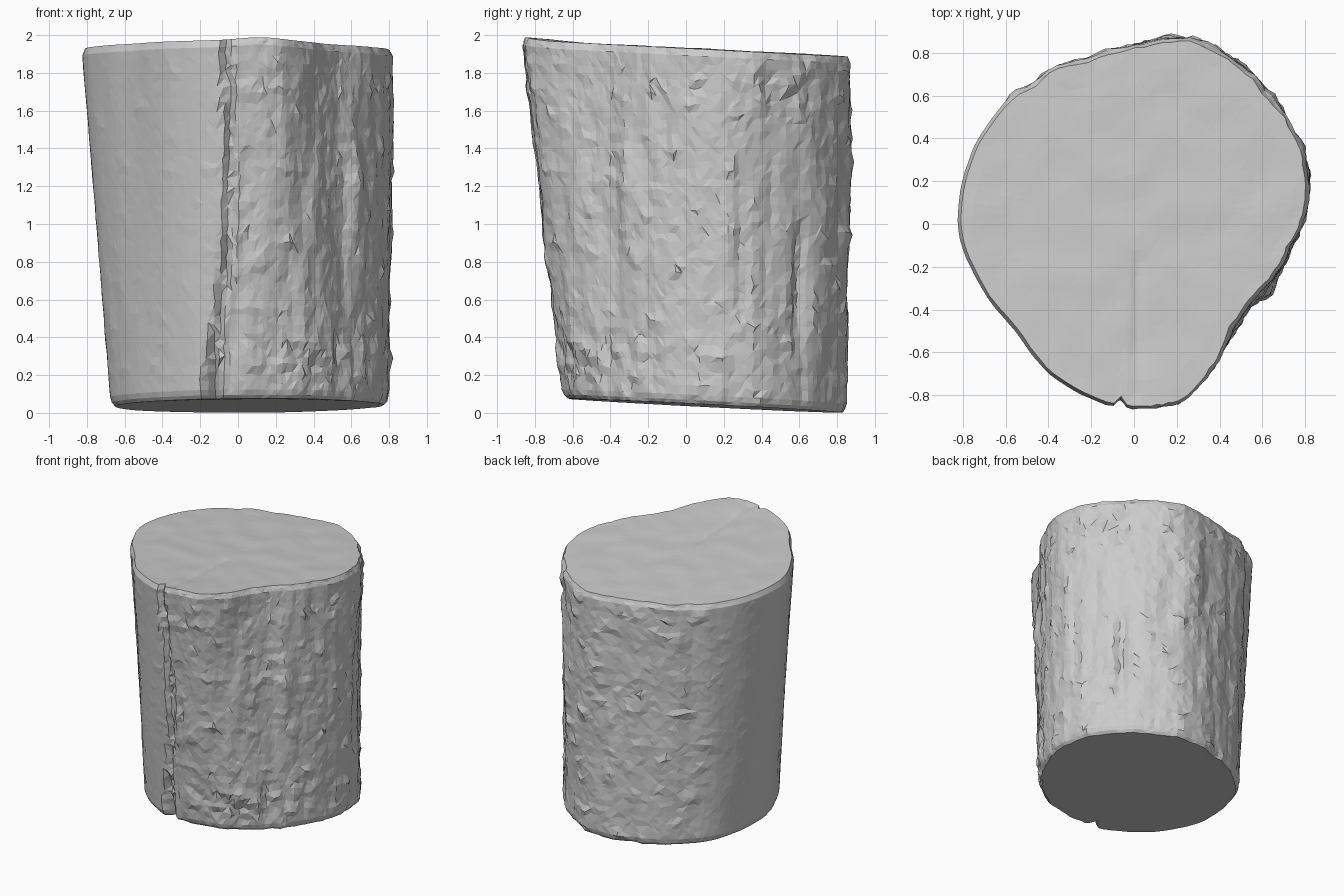
import bpy, bmesh, math, random
from mathutils import Vector, noise

random.seed(4)
if "Cube" in bpy.data.objects:
    bpy.data.objects.remove(bpy.data.objects["Cube"])

AROUND, RINGS, CAP_RINGS = 140, 42, 14

# Matching outlines of the two sawn ends, anticlockwise from the +x side
top_pts = [(.81, .08), (.81, .32), (.67, .57), (.48, .77), (.22, .87), (-.08, .82),
           (-.4, .72), (-.64, .53), (-.78, .29), (-.825, -.03), (-.71, -.31),
           (-.56, -.5), (-.39, -.71), (-.13, -.85), (.08, -.87), (.26, -.82),
           (.4, -.65), (.49, -.45), (.61, -.31), (.73, -.14)]
base_pts = [(.79, .1), (.78, .32), (.66, .56), (.48, .74), (.22, .85), (-.08, .81),
            (-.35, .68), (-.54, .5), (-.65, .23), (-.67, -.04), (-.61, -.24),
            (-.51, -.41), (-.37, -.54), (-.17, -.65), (.04, -.65), (.23, -.62),
            (.42, -.52), (.54, -.4), (.64, -.27), (.74, -.1)]


def spline(pts, u):
    """Closed Catmull-Rom curve through pts, u in 0..1."""
    n = len(pts)
    i, f = divmod(u * n, 1)
    a, b, c, d = (Vector(pts[(int(i) + k) % n]) for k in (-1, 0, 1, 2))
    return 0.5 * (2 * b + (c - a) * f + (2 * a - 5 * b + 4 * c - d) * f ** 2
                  + (3 * b - a - 3 * c + d) * f ** 3)


def bump(x, centre, width):
    return math.exp(-((x - centre) / width) ** 2)


def ramp(x, lo, hi):
    t = min(1, max(0, (x - lo) / (hi - lo)))
    return t * t * (3 - 2 * t)


def top_z(p):
    return 1.93 - .05 * p.y + .015 * bump(p.x, .12, .15) * ramp(-p.y, .5, .8)


def base_z(p):
    return .043 - .05 * p.y + .01 * p.x


def bark_point(u, t):
    """Point on the bark: u round the trunk, t from base to top."""
    p = spline(base_pts, u).lerp(spline(top_pts, u), t)
    out = p.normalized()
    z = base_z(p) + (top_z(p) - base_z(p)) * t
    right, back, front = ramp(p.x, 0, .3), ramp(p.y, .2, .5), ramp(-p.y, .3, .5)
    # roughness: nearly smooth on the -x side, shaggy on the +x side and back
    rough = .2 + .8 * max(ramp(p.x, -.25, .2), ramp(p.y, .35, .75))
    q = Vector((p.x, p.y, z))
    d = .016 * noise.noise(Vector((p.x * 6, p.y * 6, z * 1.1)))
    d += .012 * noise.noise(Vector((p.x * 13, p.y * 13, z * 4)))
    # scattered flakes standing proud of the bark
    flake = noise.noise(Vector((p.x * 9, p.y * 9, z * 12 + 4)))
    d += .04 * max(0, flake - .25) - .003
    d = d * rough + random.uniform(-.003, .003) * rough
    # long crack down the front with a torn strip beside it
    wander = .015 * noise.noise(Vector((3, 7, z * 5)))
    crack_x = -.14 + .1 * ramp(z, .1, 1.1) - .02 * ramp(z, 1.4, 1.9) + wander
    foot = 1 - ramp(z, .1, .5)
    d -= front * (.045 + .045 * foot) * bump(p.x, crack_x, .022 + .012 * foot)
    d -= front * ramp(1.42 - z, 0, .06) * .018 * bump(p.x, crack_x + .09, .04)
    # hollow under the rim at the front right
    d -= .015 * right * front * bump(p.x, .43, .07) * ramp(z, 1.25, 1.5) * ramp(1.95 - z, 0, .2)
    # gouges on the right and back, and a small knot of bark
    d -= .045 * right * bump(p.y, .61, .04) * bump(z, .65, .4)
    d -= .02 * right * bump(p.y, .3, .035) * bump(z, .8, .4)
    d -= .02 * back * bump(p.x, -.5, .04) * bump(z, 1.4, .5)
    d += .04 * right * bump(p.y, -.3, .05) * bump(z, 1.2, .25)
    # ragged chips near the foot and upper right
    chips = max(bump(z, .3, .15) * ramp(-p.y, 0, .4),
                bump(z, 1.7, .15) * bump(p.y, .55, .2)) * ramp(p.x, -.1, .2)
    d += .03 * chips * noise.noise(q * 14)
    # rounded lips at the sawn ends
    d -= .03 * (1 - ramp(t, -.01, .02)) + .018 * ramp(t, .98, 1)
    return Vector((p.x + out.x * d, p.y + out.y * d, z))


bm = bmesh.new()


def stitch(lower, upper):
    """Join two rings with triangles of random diagonal."""
    n = len(lower)
    for i in range(n):
        a, b, c, d = lower[i], lower[(i + 1) % n], upper[(i + 1) % n], upper[i]
        tris = ((a, b, c), (a, c, d)) if random.random() < .5 else ((a, b, d), (b, c, d))
        for tri in tris:
            bm.faces.new(tri)


# Bark
levels = [0, .01, .025] + [.025 + .955 * (k + 1) / RINGS for k in range(RINGS)] + [.99, 1]
rings = []
for k, t in enumerate(levels):
    ring = []
    for i in range(AROUND):
        inner = 2 < k < len(levels) - 3
        ju = random.uniform(-.25, .25) if inner else 0
        jt = random.uniform(-.3, .3) / RINGS if inner else 0
        ring.append(bm.verts.new(bark_point(((i + ju) / AROUND) % 1, t + jt)))
    rings.append(ring)
for lower, upper in zip(rings, rings[1:]):
    stitch(lower, upper)


# Sawn ends, with a faint split in the top running to the front crack
def cap(rim, height, is_top):
    previous = rim
    for k in range(1, CAP_RINGS):
        s = 1 - k / CAP_RINGS
        ring = []
        for v in rim:
            p = Vector((v.co.x * s, v.co.y * s))
            z = height(p)
            if is_top:
                z += .006 * noise.noise(Vector((p.x * 6, p.y * 6, 2)))
                z -= .008 * bump(p.x, .015, .025) * ramp(-p.y, .1, .25)
            ring.append(bm.verts.new((p.x, p.y, z)))
        stitch(previous, ring) if is_top else stitch(ring, previous)
        previous = ring
    centre = bm.verts.new((0, 0, height(Vector((0, 0)))))
    for i, v in enumerate(previous):
        w = previous[(i + 1) % AROUND]
        bm.faces.new((v, w, centre) if is_top else (w, v, centre))


cap(rings[-1], top_z, True)
cap(rings[0], base_z, False)
bmesh.ops.recalc_face_normals(bm, faces=bm.faces)

mesh = bpy.data.meshes.new("log_trunk")
bm.to_mesh(mesh)
bm.free()
trunk = bpy.data.objects.new("log_trunk", mesh)
bpy.context.collection.objects.link(trunk)

# Single plain grey
grey = bpy.data.materials.new("plain_grey")
grey.use_nodes = True
colour = (.6, .6, .6, 1)
grey.diffuse_color = colour
grey.node_tree.nodes["Principled BSDF"].inputs["Base Color"].default_value = colour
mesh.materials.append(grey)
